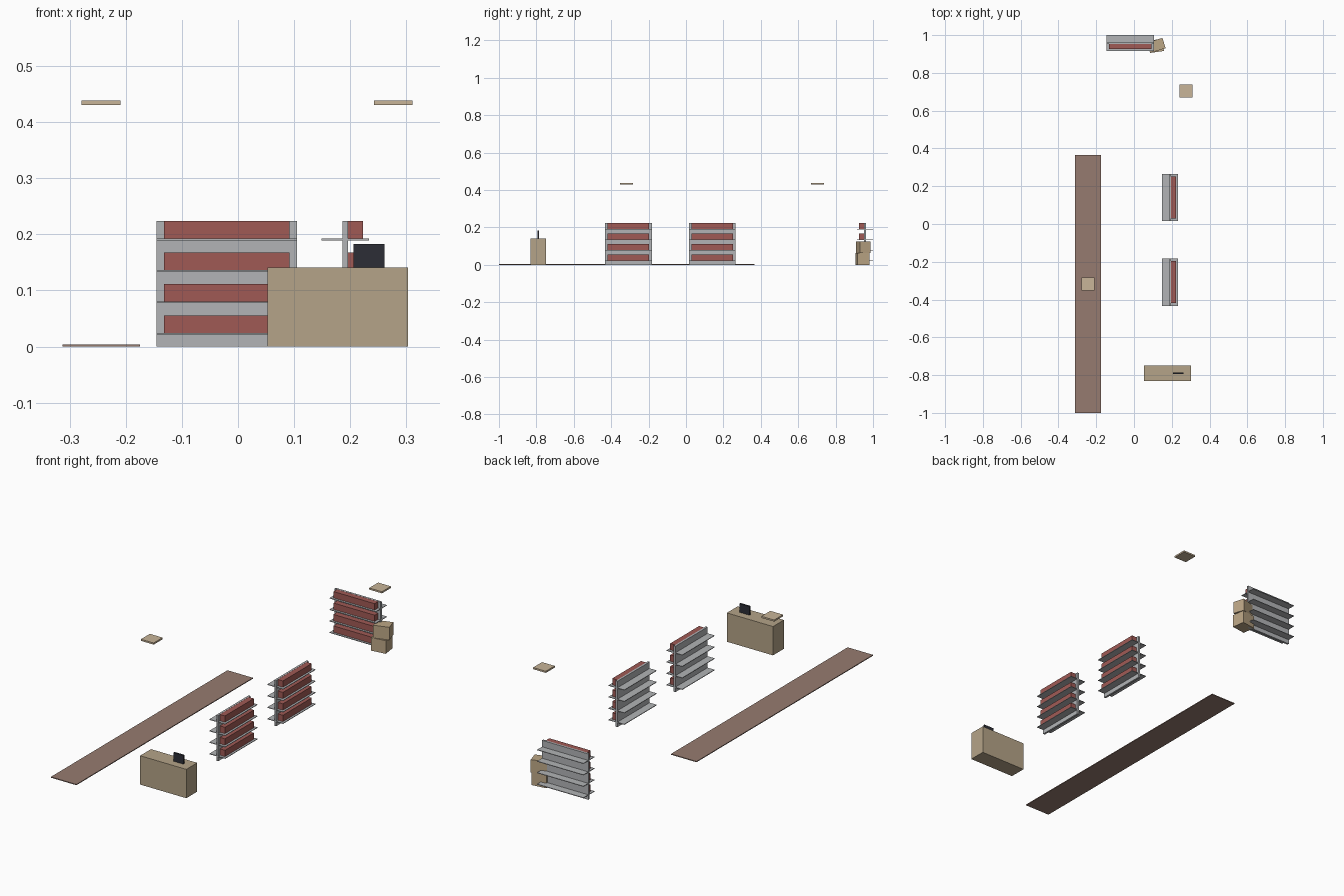
import bpy, bmesh, math
from mathutils import Matrix, Vector

cube = bpy.data.objects.get("Cube")
if cube:
    bpy.data.objects.remove(cube, do_unlink=True)


def material(name, r, g, b):
    m = bpy.data.materials.new(name)
    m.use_nodes = True
    m.diffuse_color = (r, g, b, 1)
    m.node_tree.nodes["Principled BSDF"].inputs["Base Color"].default_value = (r, g, b, 1)
    return m


metal = material("shelf grey", 0.445, 0.456, 0.468)
red = material("goods red", 0.352, 0.102, 0.091)
wood = material("counter tan", 0.462, 0.371, 0.246)
card = material("cardboard", 0.50, 0.38, 0.235)
lamp = material("lamp cream", 0.58, 0.46, 0.315)
floor = material("runner brown", 0.305, 0.198, 0.162)
dark = material("screen black", 0.025, 0.027, 0.037)


def boxes(name, mat, parts, location=(0, 0, 0), turn=0):
    """One object from boxes given as (centre x, centre y, bottom z, size)."""
    bm = bmesh.new()
    for x, y, z, size in parts:
        place = Matrix.Translation((x, y, z + size[2] / 2)) @ Matrix.Diagonal(Vector((*size, 1)))
        bmesh.ops.create_cube(bm, size=1, matrix=place)
    mesh = bpy.data.meshes.new(name)
    bm.to_mesh(mesh)
    bm.free()
    mesh.materials.append(mat)
    obj = bpy.data.objects.new(name, mesh)
    obj.location = location
    obj.rotation_euler.z = math.radians(turn)
    bpy.context.collection.objects.link(obj)
    return obj


# Shelf units: upright panel, four boards, goods on the front side only
WIDTH = 0.25
levels = [0.0215 + 0.056 * i for i in range(4)]


def shelf_unit(name, location, turn):
    boxes(name + "_panel", metal, [(0, 0, 0, (WIDTH, 0.01, 0.224))], location, turn)
    boxes(name + "_boards", metal,
          [(0, 0, z, (WIDTH, 0.085, 0.003)) for z in levels], location, turn)
    boxes(name + "_goods", red,
          [(0, -0.0185, z + 0.003, (0.223, 0.027, 0.031)) for z in levels], location, turn)


shelf_unit("back_shelf", (-0.02, 0.9575, 0), 0)
shelf_unit("front_aisle_shelf", (0.191, -0.308, 0), 90)
shelf_unit("rear_aisle_shelf", (0.191, 0.14, 0), 90)

# Floor runner
boxes("floor_runner", floor, [(-0.2435, -0.3175, 0, (0.138, 1.365, 0.004))])

# Counter with screen
boxes("counter", wood, [(0.178, -0.79, 0, (0.25, 0.084, 0.141))])
boxes("counter_screen", dark, [(0.2335, -0.79, 0.141, (0.055, 0.009, 0.042))])

# Stacked cartons beside the back shelf
boxes("lower_carton", card, [(0, 0, 0, (0.075, 0.065, 0.064))], (0.117, 0.943, 0), 8)
boxes("upper_carton", card, [(0, 0, 0, (0.075, 0.057, 0.062))], (0.123, 0.947, 0.064), 17)

# Ceiling lamps
for side, x, y in (("right", -0.244, -0.318), ("left", 0.2765, 0.703)):
    boxes(side + "_ceiling_lamp", lamp, [(x, y, 0.431, (0.069, 0.069, 0.008))])
